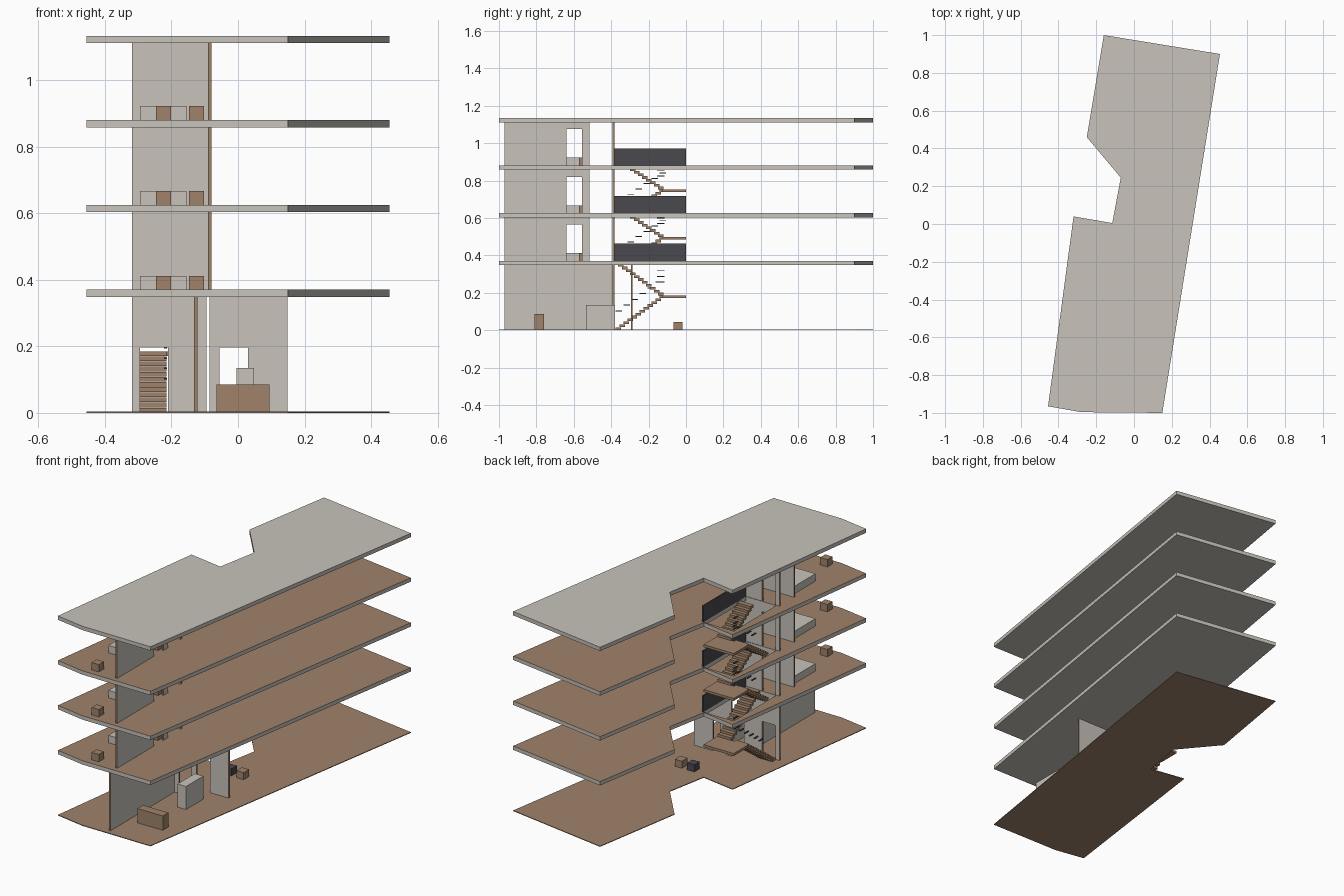
import bpy, bmesh
from mathutils import Vector

cube = bpy.data.objects.get("Cube")
if cube:
    bpy.data.objects.remove(cube, do_unlink=True)


def material(name, rgb):
    m = bpy.data.materials.new(name)
    m.use_nodes = True
    m.diffuse_color = (*rgb, 1)
    m.node_tree.nodes["Principled BSDF"].inputs["Base Color"].default_value = (*rgb, 1)
    return m


plaster = material("plaster beige", (0.58, 0.55, 0.50))
wood = material("wood brown", (0.35, 0.225, 0.145))
charcoal = material("charcoal", (0.068, 0.066, 0.078))


def finish(name, bm, mats, rule=None):
    bmesh.ops.recalc_face_normals(bm, faces=bm.faces)
    for f in bm.faces:
        f.normal_update()
        f.material_index = rule(f.normal) if rule else 0
    mesh = bpy.data.meshes.new(name)
    bm.to_mesh(mesh)
    bm.free()
    for m in mats:
        mesh.materials.append(m)
    obj = bpy.data.objects.new(name, mesh)
    bpy.context.collection.objects.link(obj)
    return obj


def prism(name, loops, place, depth, mats, rule):
    """Fill closed 2D loops (outline, then holes) and extrude them."""
    bm = bmesh.new()
    for loop in loops:
        vs = [bm.verts.new(place(a, b)) for a, b in loop]
        for i, v in enumerate(vs):
            bm.edges.new((v, vs[i - 1]))
    bmesh.ops.triangle_fill(bm, use_beauty=True, edges=bm.edges[:])
    out = bmesh.ops.extrude_face_region(bm, geom=bm.faces[:])
    moved = [g for g in out["geom"] if isinstance(g, bmesh.types.BMVert)]
    bmesh.ops.translate(bm, verts=moved, vec=depth)
    return finish(name, bm, mats, rule)


def add_box(bm, x, y, z):
    vs = bmesh.ops.create_cube(bm, size=1)["verts"]
    for v in vs:
        v.co = Vector([r[0] + (c + 0.5) * (r[1] - r[0]) for r, c in zip((x, y, z), v.co)])


def boxes(name, mat, *ranges):
    bm = bmesh.new()
    for r in ranges:
        add_box(bm, *r)
    return finish(name, bm, [mat])


# Floor plates
outline = [(-0.16, 1.0), (0.455, 0.9), (0.15, -1.0), (-0.28, -0.996), (-0.455, -0.965),
           (-0.32, 0.04), (-0.115, 0.005), (-0.07, 0.245), (-0.25, 0.46)]
stairwell = [(-0.3, -0.38), (-0.11, -0.38), (-0.11, 0), (-0.3, 0)]
SLAB = 0.022
levels = [0, 0.37, 0.625, 0.88, 1.133]


def slab(name, top, thick, holes, mats, rule):
    prism(name, [outline] + holes, lambda x, y: (x, y, top - thick), (0, 0, thick), mats, rule)


def top_is_wood(n):
    return 1 if n.z > 0.5 else 0


slab("ground_floor", 0.004, 0.004, [], [wood], None)
for i in (1, 2, 3):
    slab(f"floor_slab_{i}", levels[i], SLAB, [stairwell], [plaster, wood], top_is_wood)
slab("roof_slab", levels[4], SLAB, [], [plaster], None)


# Walls: plaster faces with wood ends and door linings
def wall(name, along_x, start, end, at, z0, z1, door=None):
    pts = [(start, z0)]
    if door:
        a, b = door
        head = z0 + 0.195
        pts += [(a, z0), (a, head), (b, head), (b, z0)]
    pts += [(end, z0), (end, z1), (start, z1)]
    axis = 1 if along_x else 0
    place = (lambda a, z: (a, at, z)) if along_x else (lambda a, z: (at, a, z))
    depth = (0, 0.01, 0) if along_x else (0.01, 0, 0)
    prism(name, [pts], place, depth, [plaster, wood], lambda n: 0 if abs(n[axis]) > 0.5 else 1)


stair_door = (-0.295, -0.21)
for i in range(4):
    z0 = levels[i] + (0.002 if i == 0 else 0)
    z1 = levels[i + 1] - SLAB
    wall(f"stair_wall_{i}", True, -0.318, -0.095 if i == 0 else -0.085, -0.393, z0, z1, stair_door)
    if i == 0:
        wall("ground_partition", False, -0.97, -0.393, -0.132, z0, z1)
        wall("hall_wall", True, -0.085, 0.148, -0.295, z0, z1, (-0.055, 0.03))
    else:
        wall(f"room_side_wall_{i}", False, -0.97, -0.515, -0.09, z0, z1, (-0.64, -0.555))
        wall(f"room_back_wall_{i}", True, -0.318, -0.09, -0.525, z0, z1)

# Stairs: two flights and a half landing per storey
RUN = 0.0215
for i in range(3):
    base, top = levels[i], levels[i + 1]
    mid = base + (top - base) / 2
    count = 12 if i == 0 else 9
    rise = (mid - base) / count
    bm = bmesh.new()
    rail = bmesh.new()
    for s in range(count):
        y = -0.12 - (count - s) * RUN
        z = base + (s + 1) * rise
        add_box(bm, (-0.297, -0.215), (y, y + RUN + 0.008), (z - 0.014, z))
        y2 = -0.12 - (s + 1) * RUN
        z2 = mid + (s + 1) * rise
        add_box(bm, (-0.2, -0.115), (y2 - 0.008, y2 + RUN), (z2 - 0.014, z2))
        if s % 2 == 0:
            add_box(rail, (-0.222, -0.214), (y, y + 0.035), (z + 0.085, z + 0.09))
    for k in range(3):
        h = mid + 0.07 + k * 0.03
        add_box(rail, (-0.222, -0.214), (-0.155, -0.115), (h, h + 0.005))
    add_box(bm, (-0.3, -0.11), (-0.125, 0), (mid - 0.014, mid))
    finish(f"stairs_{i}", bm, [wood])
    finish(f"stair_handholds_{i}", rail, [charcoal])

# Room furniture and stairwell guard on each upper floor
for i in (1, 2, 3):
    z = levels[i]
    low = (z, z + 0.042)
    boxes(f"stairwell_guard_{i}", charcoal, ((-0.11, -0.102), (-0.385, 0), (z, z + 0.092)))
    boxes(f"bed_{i}", plaster, ((-0.295, -0.155), (-0.74, -0.535), low))
    boxes(f"stools_{i}", wood, ((-0.247, -0.202), (-0.96, -0.915), low),
          ((-0.147, -0.102), (-0.572, -0.528), low))

# Ground floor furniture
boxes("reception_desk", wood, ((-0.065, 0.095), (-0.81, -0.76), (0.002, 0.085)))
boxes("cabinet", plaster, ((-0.005, 0.048), (-0.535, -0.38), (0.002, 0.135)))
boxes("brown_seat", wood, ((0.038, 0.083), (-0.068, -0.018), (0.002, 0.044)))
boxes("dark_seat", charcoal, ((-0.04, 0.005), (-0.065, -0.018), (0.002, 0.044)))
